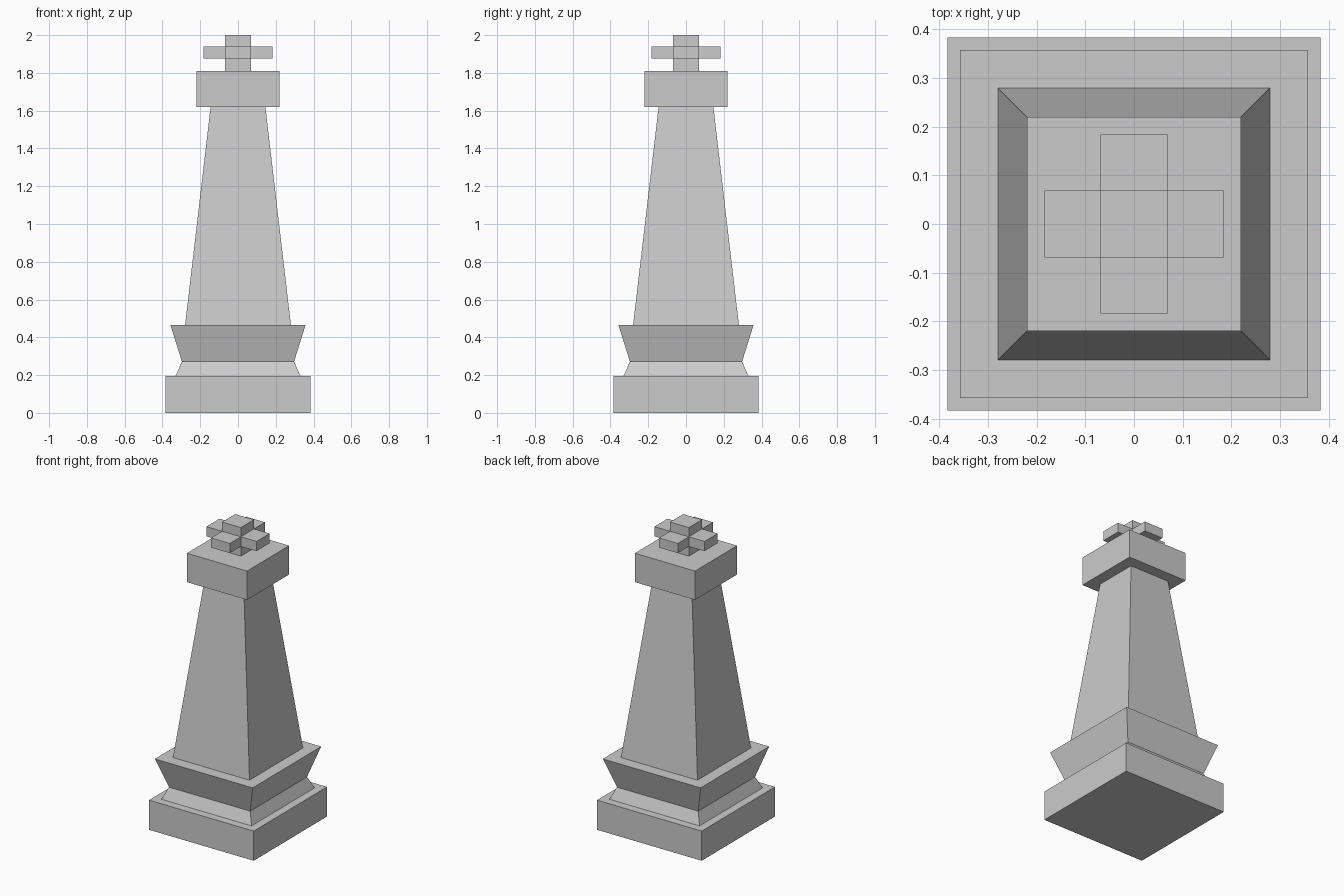
import bpy
import bmesh
from mathutils import Matrix

if "Cube" in bpy.data.objects:
    bpy.data.objects.remove(bpy.data.objects["Cube"])


def square_stack(name, levels):
    """Solid from square sections given as (half width, height)."""
    bm = bmesh.new()
    rings = [[bm.verts.new((sx * h, sy * h, z))
              for sx, sy in ((-1, -1), (1, -1), (1, 1), (-1, 1))]
             for h, z in levels]
    bm.faces.new(rings[0][::-1])
    bm.faces.new(rings[-1])
    for low, high in zip(rings, rings[1:]):
        for i in range(4):
            j = (i + 1) % 4
            bm.faces.new((low[i], low[j], high[j], high[i]))
    return finish(name, bm)


def finish(name, bm):
    mesh = bpy.data.meshes.new(name)
    bm.to_mesh(mesh)
    bm.free()
    obj = bpy.data.objects.new(name, mesh)
    bpy.context.collection.objects.link(obj)
    return obj


# Body, from the ground up
square_stack("base", [(0.383, 0), (0.383, 0.196)])
square_stack("flared_collar", [(0.33, 0.196), (0.297, 0.272), (0.358, 0.466)])
square_stack("tapered_shaft", [(0.28, 0.466), (0.145, 1.62)])
square_stack("cap", [(0.22, 1.62), (0.22, 1.811)])

# Cross finial: a square post with four side arms pushed out of it
half, reach = 0.0685, 0.1835
bm = bmesh.new()
heights = [1.811, 1.875, 1.939, 2.0]
rings = [[bm.verts.new((sx * half, sy * half, z))
          for sx, sy in ((-1, -1), (1, -1), (1, 1), (-1, 1))] for z in heights]
bm.faces.new(rings[0][::-1])
bm.faces.new(rings[-1])
arm_faces = []
for level, (low, high) in enumerate(zip(rings, rings[1:])):
    for i in range(4):
        j = (i + 1) % 4
        face = bm.faces.new((low[i], low[j], high[j], high[i]))
        if level == 1:
            arm_faces.append(face)
bm.normal_update()
for face in bmesh.ops.extrude_discrete_faces(bm, faces=arm_faces)["faces"]:
    bmesh.ops.translate(bm, verts=face.verts, vec=face.normal * (reach - half))
bmesh.ops.remove_doubles(bm, verts=bm.verts, dist=0.0001)
bmesh.ops.recalc_face_normals(bm, faces=bm.faces)
finish("cross_finial", bm)
